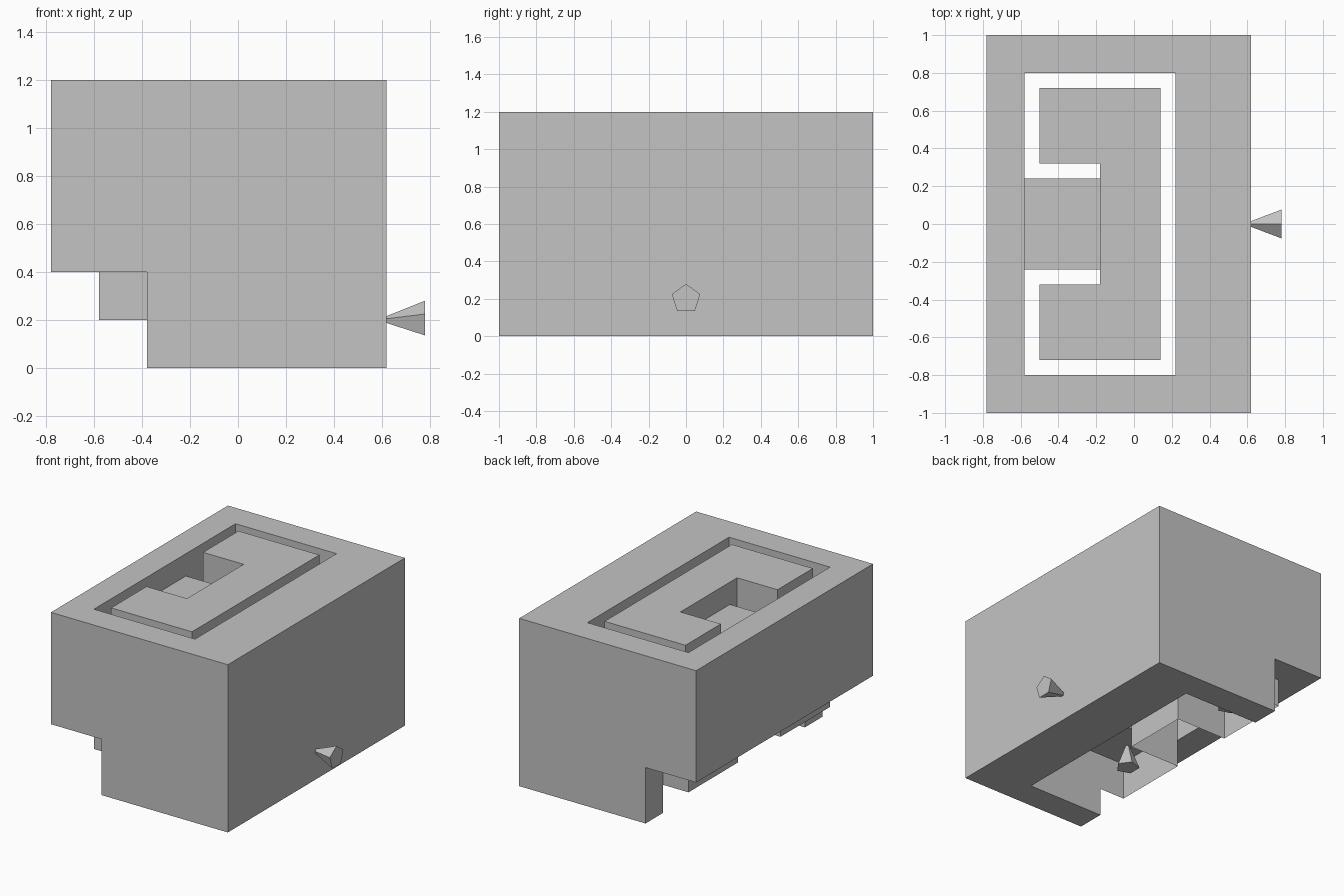
import bpy
import bmesh
import math
from mathutils import Matrix

old = bpy.data.objects.get("Cube")
if old:
    bpy.data.objects.remove(old, do_unlink=True)

grey = bpy.data.materials.new("plain grey")
grey.use_nodes = True
colour = (0.55, 0.55, 0.55, 1)
grey.diffuse_color = colour
grey.node_tree.nodes["Principled BSDF"].inputs["Base Color"].default_value = colour


def finish(name, bm):
    mesh = bpy.data.meshes.new(name)
    bm.to_mesh(mesh)
    bm.free()
    mesh.materials.append(grey)
    obj = bpy.data.objects.new(name, mesh)
    bpy.context.scene.collection.objects.link(obj)
    return obj


def box(name, low, high):
    bm = bmesh.new()
    bmesh.ops.create_cube(bm, size=1)
    for v in bm.verts:
        v.co = [high[i] if v.co[i] > 0 else low[i] for i in range(3)]
    return finish(name, bm)


def prism(name, outline, bottom, top):
    bm = bmesh.new()
    face = bm.faces.new([bm.verts.new((x, y, bottom)) for x, y in outline])
    extruded = bmesh.ops.extrude_face_region(bm, geom=[face], use_keep_orig=True)
    for v in extruded["geom"]:
        if isinstance(v, bmesh.types.BMVert):
            v.co.z = top
    bmesh.ops.recalc_face_normals(bm, faces=bm.faces[:])
    return finish(name, bm)


def sheet(name, path, bottom, top, cap=False):
    """Open vertical wall that follows a path, facing left of its direction."""
    bm = bmesh.new()
    low = [bm.verts.new((x, y, bottom)) for x, y in path]
    high = [bm.verts.new((x, y, top)) for x, y in path]
    for i in range(len(path) - 1):
        bm.faces.new((low[i + 1], low[i], high[i], high[i + 1]))
    if cap:
        face = bm.faces.new(high)
        face.normal_update()
        if face.normal.z < 0:
            face.normal_flip()
    return finish(name, bm)


def cut(target, cutter):
    mod = target.modifiers.new("cut", "BOOLEAN")
    mod.operation = "DIFFERENCE"
    mod.solver = "EXACT"
    mod.object = cutter
    cutter.hide_render = True
    cutter.hide_viewport = True
    cutter.display_type = "WIRE"


def spike(name, matrix):
    """Five-sided cone whose tip points along local +z."""
    bm = bmesh.new()
    bmesh.ops.create_cone(bm, cap_ends=True, segments=5, radius1=0.08,
                          radius2=0, depth=0.2)
    # Put one base corner on local +x
    corner = max((v.co for v in bm.verts if v.co.z < 0), key=lambda c: c.x)
    turn = Matrix.Rotation(-math.atan2(corner.y, corner.x), 4, "Z")
    bmesh.ops.transform(bm, matrix=matrix @ turn, verts=bm.verts[:])
    return finish(name, bm)


# Outer body: a block with a shaft right through and a step under one side
body = prism("outer_body", [(-0.78, -1), (0.62, -1), (0.62, 1), (-0.78, 1)], 0, 1.2)
cut(body, box("step_cutter", (-1, -1.2, -0.2), (-0.38, 1.2, 0.4)))
cut(body, box("shaft_cutter", (-0.58, -0.8, -0.3), (0.22, 0.8, 1.4)))

# Bracket-shaped core standing free inside the shaft
half = [(0.14, 0.72), (-0.5, 0.72), (-0.5, 0.32), (-0.18, 0.32)]
prism("inner_core", half + [(x, -y) for x, y in reversed(half)], 0.4, 1.2)

# Lower block in the mouth of the core, open underneath
sheet("mouth_block",
      [(-0.58, -0.24), (-0.18, -0.24), (-0.18, 0.24), (-0.58, 0.24)][::-1],
      0.2, 1.04, cap=True)

# Thin shaft lining that hangs below the step, facing into the shaft
skirt = [(-0.38, 0.8), (-0.58, 0.8), (-0.58, 0.24)]
sheet("back_lining", skirt, 0.2, 0.4)
sheet("front_lining", [(x, -y) for x, y in reversed(skirt)], 0.2, 0.4)

# Two upright spikes below the core, and one on the side of the body
for side, y in (("front", -0.52), ("back", 0.52)):
    spike(side + "_spike", Matrix.Translation((-0.38, y, 0.34)))
spike("side_spike",
      Matrix.Translation((0.68, 0, 0.2)) @ Matrix.Rotation(-math.pi / 2, 4, "Y"))
